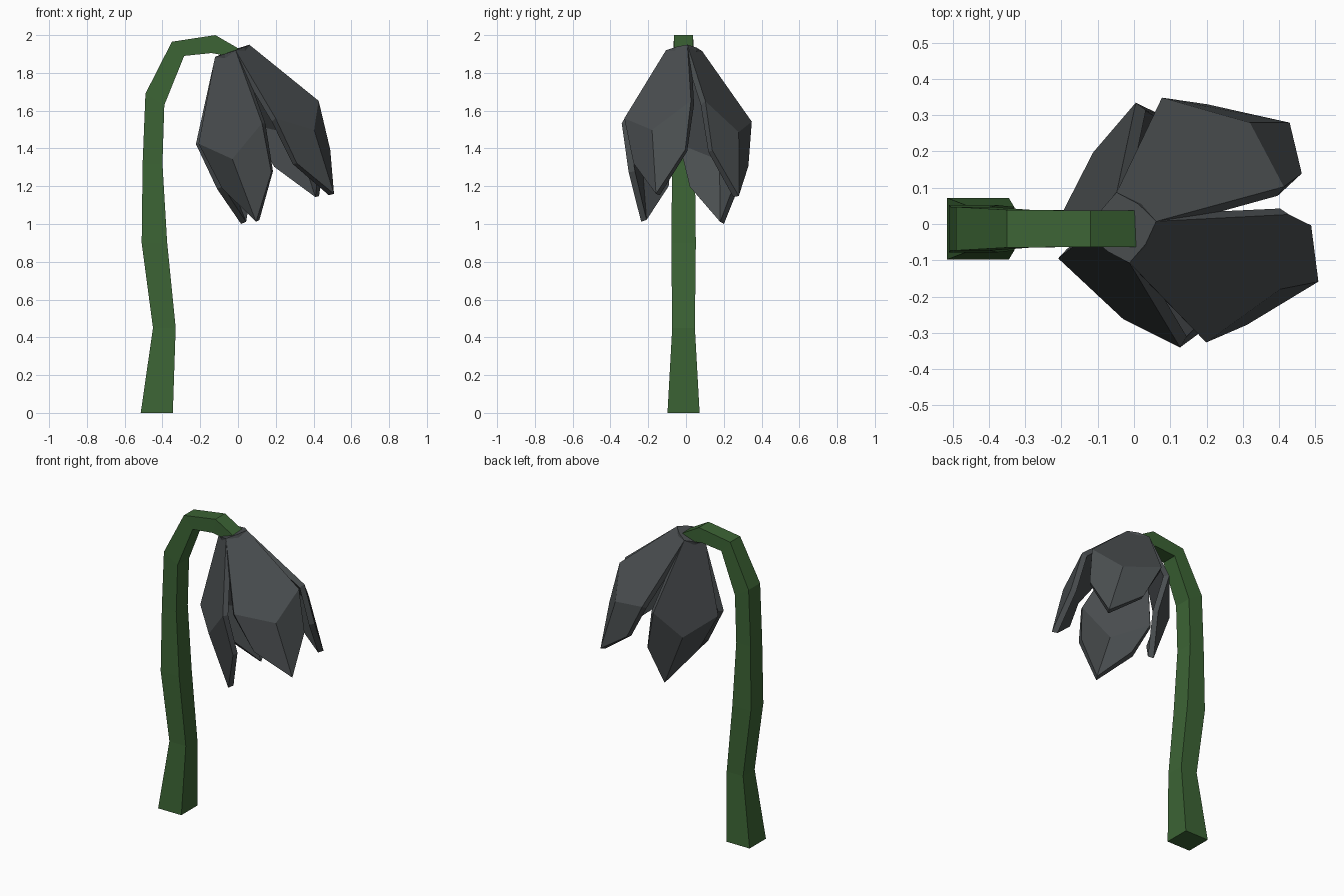
import bpy, bmesh, math
from mathutils import Matrix, Vector

cube = bpy.data.objects.get("Cube")
if cube:
    bpy.data.objects.remove(cube)


def material(name, rgb):
    mat = bpy.data.materials.new(name)
    mat.use_nodes = True
    mat.diffuse_color = (*rgb, 1)
    mat.node_tree.nodes["Principled BSDF"].inputs["Base Color"].default_value = (*rgb, 1)
    return mat


def make_object(name, verts, faces, mat, outward=None):
    mesh = bpy.data.meshes.new(name)
    bm = bmesh.new()
    vs = [bm.verts.new(v) for v in verts]
    for f in faces:
        bm.faces.new([vs[i] for i in f])
    bmesh.ops.recalc_face_normals(bm, faces=bm.faces)
    bm.normal_update()
    # open sheets: make the normals follow the given direction
    if outward and sum((f.normal.dot(outward) for f in bm.faces), 0) < 0:
        bmesh.ops.reverse_faces(bm, faces=bm.faces)
    bm.to_mesh(mesh)
    bm.free()
    mesh.materials.append(mat)
    obj = bpy.data.objects.new(name, mesh)
    bpy.context.collection.objects.link(obj)
    return obj


green = material("stem green", (0.045, 0.127, 0.035))
grey = material("petal charcoal", (0.068, 0.076, 0.080))

# Stem: square tube, each ring is outer (x, z), inner (x, z), half width
rings = [
    ((-0.515, 0.0), (-0.345, 0.0), 0.085),
    ((-0.45, 0.45), (-0.33, 0.45), 0.06),
    ((-0.51, 0.90), (-0.375, 0.90), 0.065),
    ((-0.505, 1.32), (-0.40, 1.32), 0.06),
    ((-0.49, 1.69), (-0.39, 1.63), 0.06),
    ((-0.35, 1.965), (-0.285, 1.89), 0.052),
    ((-0.12, 2.0), (-0.14, 1.905), 0.05),
    ((0.01, 1.925), (-0.03, 1.885), 0.05),
]
mid_y = -0.013
verts, faces = [], []
for (ox, oz), (ix, iz), w in rings:
    verts += [(ox, mid_y - w, oz), (ix, mid_y - w, iz),
              (ix, mid_y + w, iz), (ox, mid_y + w, oz)]
for r in range(len(rings) - 1):
    for k in range(4):
        n = (k + 1) % 4
        faces.append((r * 4 + k, r * 4 + n, r * 4 + 4 + n, r * 4 + 4 + k))
last = len(verts) - 4
faces += [(0, 1, 2, 3), tuple(range(last, last + 4))]
make_object("stem", verts, faces, green)

# Flower frame: radial, sideways and downward axes of the drooping head
origin = Vector((-0.03, -0.01, 1.915))
axis = Vector((0.33, 0.035, -0.943)).normalized()
radial = Vector((0.787, -0.57, 0.235))
radial = (radial - axis * radial.dot(axis)).normalized()

# One petal as (radial, sideways, down): neck, shoulders, lower sides, ridge, tip
outline = [(0.07, 0.07, 0), (0.27, 0.215, 0.40), (0.27, 0.167, 0.663)]
petal = [(r, s * t, d) for s in (-1, 1) for r, t, d in outline]
petal += [(0.33, 0, 0.53), (0.315, 0, 0.885)]
petal_faces = [(0, 3, 4, 6, 1), (4, 5, 7, 6), (1, 6, 7, 2)]

names = ["front_left_petal", "front_right_petal", "back_right_petal", "back_left_petal"]
for i, name in enumerate(names):
    out = Matrix.Rotation(i * math.pi / 2, 3, axis) @ radial
    side = axis.cross(out)
    pts = [origin + out * r + side * t + axis * d for r, t, d in petal]
    obj = make_object(name, pts, petal_faces, grey, out)
    solid = obj.modifiers.new("thickness", "SOLIDIFY")
    solid.thickness = 0.035
    solid.offset = -1

# Cap closing the top of the flower head, slightly bulged between the corners
cap = []
for k in range(8):
    out = Matrix.Rotation(k * math.pi / 4, 3, axis) @ radial
    cap.append(origin + out * (0.08 if k % 2 == 0 else 0.099))
    cap[-1] -= axis * 0.002
cap += [p + axis * 0.02 for p in cap]
cap_faces = [tuple(range(8)), tuple(range(8, 16))]
cap_faces += [(k, (k + 1) % 8, (k + 1) % 8 + 8, k + 8) for k in range(8)]
make_object("flower_cap", cap, cap_faces, grey)
